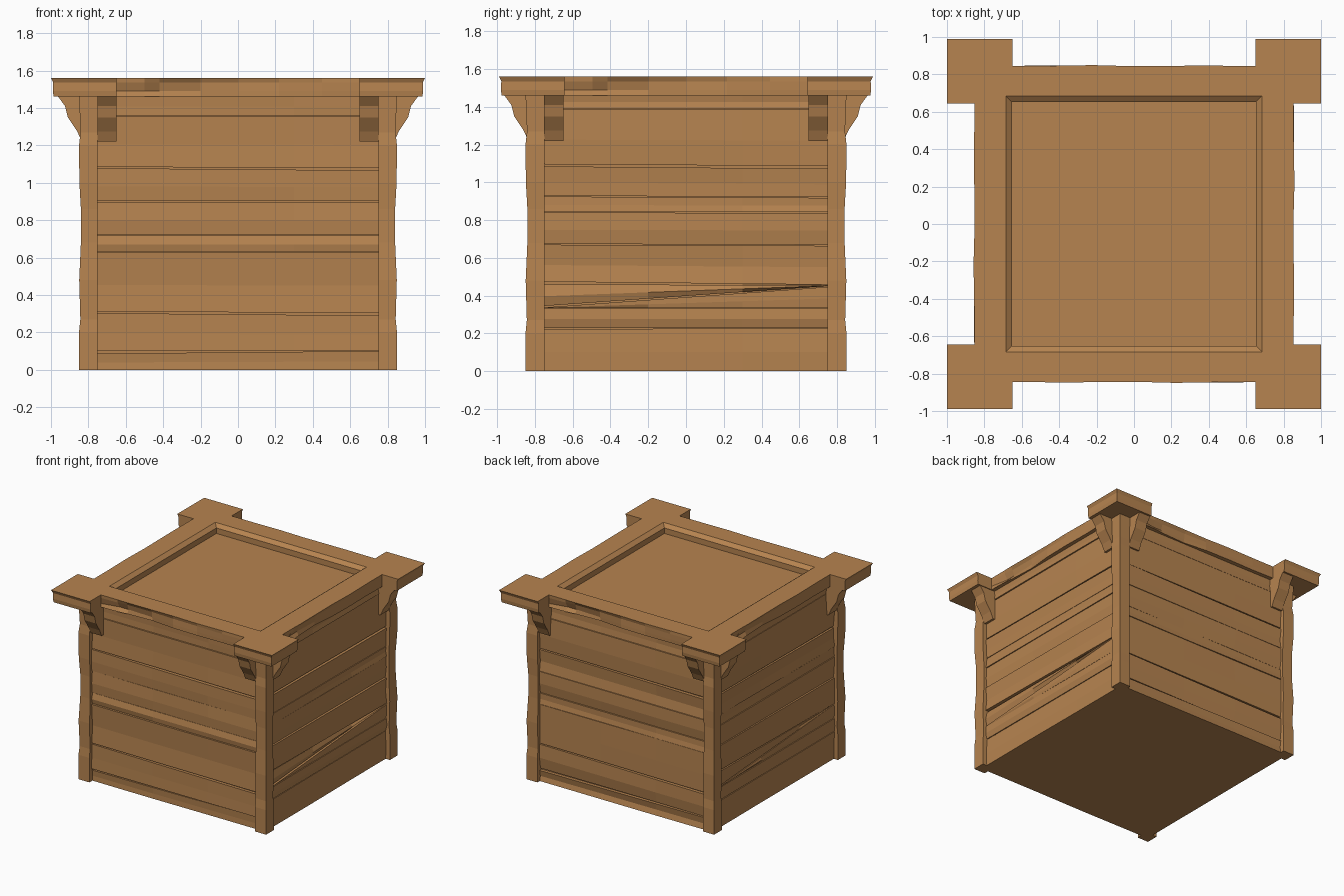
import bpy, bmesh, math, random
from mathutils import Matrix

if "Cube" in bpy.data.objects:
    bpy.data.objects.remove(bpy.data.objects["Cube"])

random.seed(4)
wood = bpy.data.materials.new("wood")
wood.diffuse_color = (0.47, 0.23, 0.08, 1)
wood.use_nodes = True
wood.node_tree.nodes["Principled BSDF"].inputs["Base Color"].default_value = wood.diffuse_color


def finish(name, bm):
    bmesh.ops.recalc_face_normals(bm, faces=bm.faces)
    mesh = bpy.data.meshes.new(name)
    bm.to_mesh(mesh)
    bm.free()
    mesh.materials.append(wood)
    ob = bpy.data.objects.new(name, mesh)
    bpy.context.collection.objects.link(ob)
    return ob


def loft(bm, rings, turn=0):
    """Skin closed rings of points, cap both ends, turn about z."""
    m = Matrix.Rotation(turn, 4, 'Z')
    vs = [[bm.verts.new(m @ Matrix.Translation(p).translation) for p in r] for r in rings]
    n = len(vs[0])
    for a, b in zip(vs, vs[1:]):
        for i in range(n):
            j = (i + 1) % n
            bm.faces.new((a[i], a[j], b[j], b[i]))
    bm.faces.new(vs[0])
    bm.faces.new(vs[-1])


# Solid core behind the planks
bm = bmesh.new()
bmesh.ops.create_cube(bm, size=1, matrix=Matrix.Translation((0, 0, 0.74)) @ Matrix.Diagonal((1.59, 1.59, 1.48, 1)))
finish("crate_core", bm)

# Planks: (bottom left, bottom right, top left, top right)
front = [(0, 0, .087, .10), (.102, .104, .303, .29), (.31, .305, .628, .628), (.632, .632, .718, .718),
         (.722, .722, .898, .898), (.902, .902, 1.078, 1.066), (1.084, 1.08, 1.353, 1.353), (1.357, 1.357, 1.47, 1.47)]
side = [(0, 0, .224, .226), (.23, .23, .332, .332), (.335, .335, .337, .447), (.345, .452, .46, .455),
        (.474, .458, .67, .664), (.674, .669, .84, .838), (.844, .842, .925, .918), (.929, .922, 1.085, 1.072),
        (1.096, 1.086, 1.386, 1.386), (1.39, 1.39, 1.47, 1.47)]


def planks(name, rows, turn):
    bm = bmesh.new()
    for bl, br, tl, tr in rows:
        depth = [.815 + random.uniform(-.006, .008) for _ in range(3)]
        rings = []
        for x in (-.76, -.2, .3, .76):
            t = (x + .76) / 1.52
            lo, hi = bl + (br - bl) * t, tl + (tr - tl) * t
            d = [v + random.uniform(-.002, .002) for v in depth]
            rings.append([(x, -.77, lo), (x, -d[0], lo), (x, -d[1], lo + (hi - lo) * .45),
                          (x, -d[2], hi), (x, -.77, hi)])
        loft(bm, rings, turn)
    finish(name, bm)


for name, rows, turn in (("front_planks", front, 0), ("right_planks", side, 1),
                         ("back_planks", front, 2), ("left_planks", side, 3)):
    planks(name, rows, turn * math.pi / 2)

# Worn corner posts and the paired brackets beside them
wear = [(0, .85), (.2, .85), (.27, .843), (.48, .849), (.68, .84), (.86, .84), (1.0, .848), (1.2, .85),
        (1.27, .842), (1.47, .85)]
bracket = [(.79, 1.22), (.835, 1.22), (.86, 1.275), (.91, 1.35), (.925, 1.41), (.965, 1.465), (.79, 1.465)]
for k in range(4):
    turn = k * math.pi / 2
    bm = bmesh.new()
    loft(bm, [[(.75, -.75, z), (.75, -w, z), (w, -w, z), (w, -.75, z)] for z, w in wear], turn)
    finish(f"corner_post_{k + 1}", bm)
    for s, tag in ((-1, "left"), (1, "right")):
        bm = bmesh.new()
        loft(bm, [[(s * x, -y, z) for y, z in bracket] for x in (.65, .752)], turn)
        finish(f"{tag}_bracket_{k + 1}", bm)

# Lid: cross-shaped outline at four heights, chipped rails, bevelled recess
levels = [1.46, 1.49, 1.535, 1.56]
corner_in = [.014, .010, .012, 0]
along = [-.65, -.5, -.42, -.2, 0, .22, .45, .65]
chips = [[0, .004, .014, .024, .004, 0, .004, 0],
         [0, .03, .03, .022, .004, .002, 0, 0],
         [0, .004, .014, .016, .008, .004, -.002, 0],
         [0, 0, -.002, 0, .002, -.004, 0, 0]]
bm = bmesh.new()
rings = []
for z, inset, chip in zip(levels, corner_in, chips):
    r = 1 - inset
    part = [(x, -.854 + c) for x, c in zip(along, chip)] + [(.65, -r), (r, -r), (r, -.65)]
    ring = []
    for k in range(4):
        c, s = round(math.cos(k * math.pi / 2)), round(math.sin(k * math.pi / 2))
        ring += [bm.verts.new((c * x - s * y, .99 * (s * x + c * y), z)) for x, y in part]
    rings.append(ring)
n = len(rings[0])
for a, b in zip(rings, rings[1:]):
    for i in range(n):
        bm.faces.new((a[i], a[(i + 1) % n], b[(i + 1) % n], b[i]))
bm.faces.new(rings[0])
recess = [[bm.verts.new((sx * h, sy * h, z)) for sx, sy in ((-1, -1), (1, -1), (1, 1), (-1, 1))]
          for h, z in ((.685, 1.56), (.652, 1.535), (.652, 1.49))]
per = n // 4
for k in range(4):
    j = (k + 1) % 4
    # frame quarter from one outer corner tip to the next
    start = k * per - 2
    bm.faces.new([rings[-1][(start + i) % n] for i in range(per + 1)] + [recess[0][j], recess[0][k]])
    for a, b in zip(recess, recess[1:]):
        bm.faces.new((a[k], a[j], b[j], b[k]))
bm.faces.new(recess[-1])
bmesh.ops.recalc_face_normals(bm, faces=bm.faces)
bmesh.ops.triangulate(bm, faces=[f for f in bm.faces if len(f.verts) > 4], ngon_method='EAR_CLIP')
finish("lid", bm)
